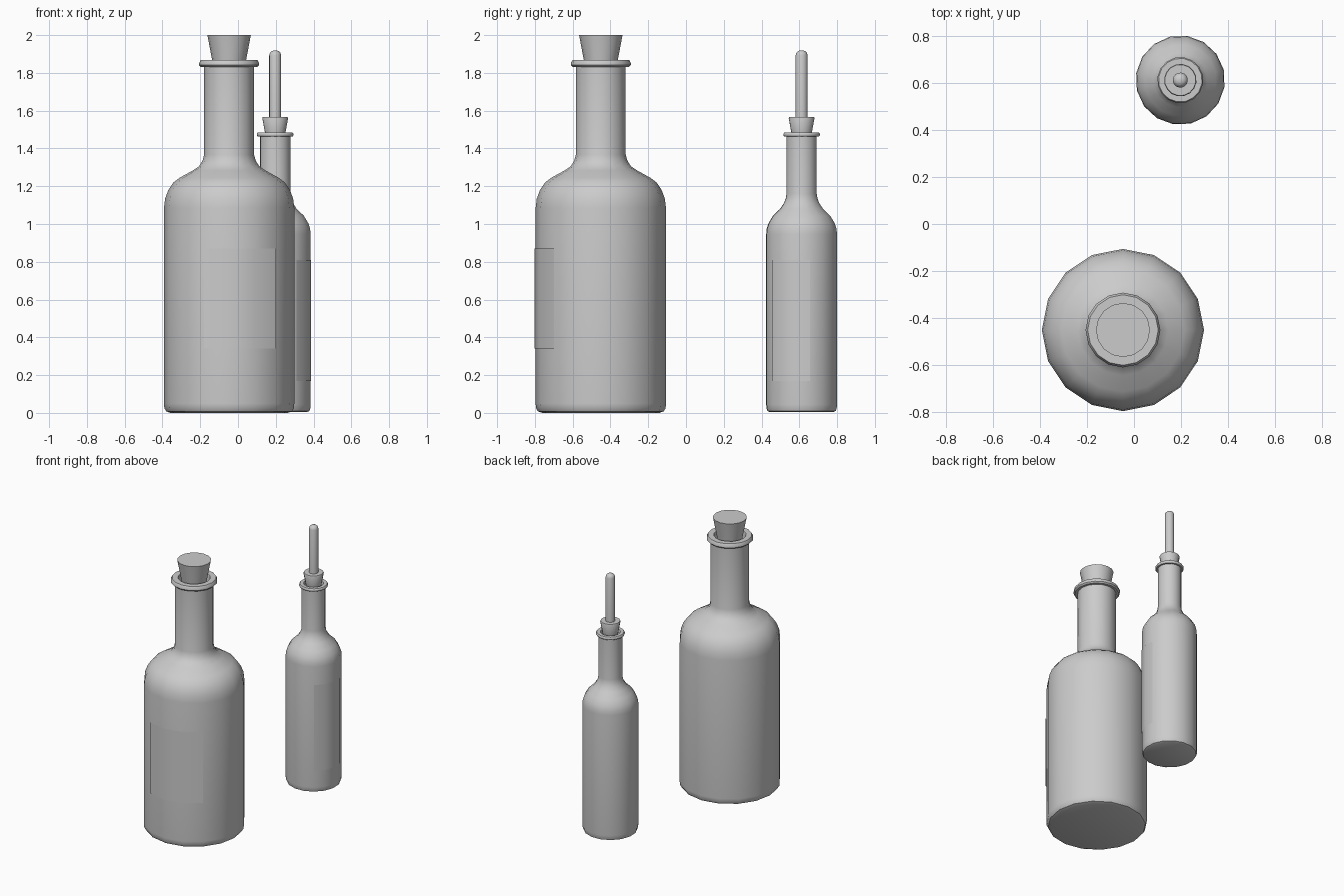
import bpy, bmesh, math

if "Cube" in bpy.data.objects:
    bpy.data.objects.remove(bpy.data.objects["Cube"])

SIDES = 16


def finish(name, bm, loc, angle=40):
    bmesh.ops.recalc_face_normals(bm, faces=bm.faces)
    mesh = bpy.data.meshes.new(name)
    bm.to_mesh(mesh)
    bm.free()
    ob = bpy.data.objects.new(name, mesh)
    ob.location = loc
    bpy.context.collection.objects.link(ob)
    bpy.ops.object.select_all(action='DESELECT')
    bpy.context.view_layer.objects.active = ob
    ob.select_set(True)
    bpy.ops.object.shade_smooth_by_angle(angle=math.radians(angle))
    return ob


def ring_angles(turn):
    return [math.radians(turn + 360 * i / SIDES) for i in range(SIDES)]


def lathe(name, profile, loc, turn=0):
    """Spin an (r, z) profile with capped ends."""
    bm = bmesh.new()
    rings = [[bm.verts.new((r * math.cos(a), r * math.sin(a), z)) for a in ring_angles(turn)]
             for r, z in profile]
    for a, b in zip(rings, rings[1:]):
        for i in range(SIDES):
            j = (i + 1) % SIDES
            bm.faces.new((a[i], a[j], b[j], b[i]))
    bm.faces.new(rings[0][::-1])
    bm.faces.new(rings[-1])
    return finish(name, bm, loc)


def label(name, r, z0, z1, start, loc):
    """Paper label wrapped over three facets of the bottle."""
    bm = bmesh.new()
    cols = []
    for i in range(4):
        a = math.radians(start + 360 / SIDES * i)
        cols.append([bm.verts.new((r * math.cos(a), r * math.sin(a), z)) for z in (z0, z1)])
    for a, b in zip(cols, cols[1:]):
        bm.faces.new((a[0], b[0], b[1], a[1]))
    bm.normal_update()
    mesh_ob = finish(name, bm, loc)
    return mesh_ob


# Large bottle with cork
big = (-0.047, -0.451, 0)
lathe("large_bottle", [
    (0.31, 0), (0.333, 0.008), (0.343, 0.025), (0.345, 0.05),
    (0.345, 1.085), (0.339, 1.135), (0.322, 1.18), (0.295, 1.22), (0.262, 1.245),
    (0.193, 1.283), (0.16, 1.305), (0.141, 1.335), (0.132, 1.367),
    (0.132, 1.832), (0.15, 1.832), (0.159, 1.841), (0.159, 1.852),
    (0.15, 1.868), (0.11, 1.868), (0.105, 1.85), (0.105, 1.75)], big)
lathe("large_cork", [(0.075, 1.77), (0.09, 1.868), (0.115, 2.0)], big)
label("large_label", 0.351, 0.34, 0.87, -112.5, big)

# Small bottle with pourer
small = (0.197, 0.612, 0)
TURN = 13.5
lathe("small_bottle", [
    (0.17, 0.004), (0.183, 0.01), (0.188, 0.025), (0.19, 0.045),
    (0.19, 0.945), (0.187, 0.975), (0.177, 1.005), (0.153, 1.044), (0.115, 1.08),
    (0.095, 1.11), (0.085, 1.135), (0.081, 1.16),
    (0.081, 1.463), (0.093, 1.463), (0.098, 1.469), (0.098, 1.477),
    (0.093, 1.484), (0.068, 1.484), (0.064, 1.475), (0.064, 1.41)], small, TURN)
lathe("small_stopper", [(0.045, 1.42), (0.055, 1.484), (0.069, 1.56), (0.066, 1.567)], small, TURN)
lathe("pourer_stem", [(0.032, 1.55), (0.032, 1.893), (0.028, 1.907),
                      (0.018, 1.916), (0.006, 1.919)], small, TURN)
label("small_label", 0.193, 0.17, 0.81, TURN - 67.5, small)
